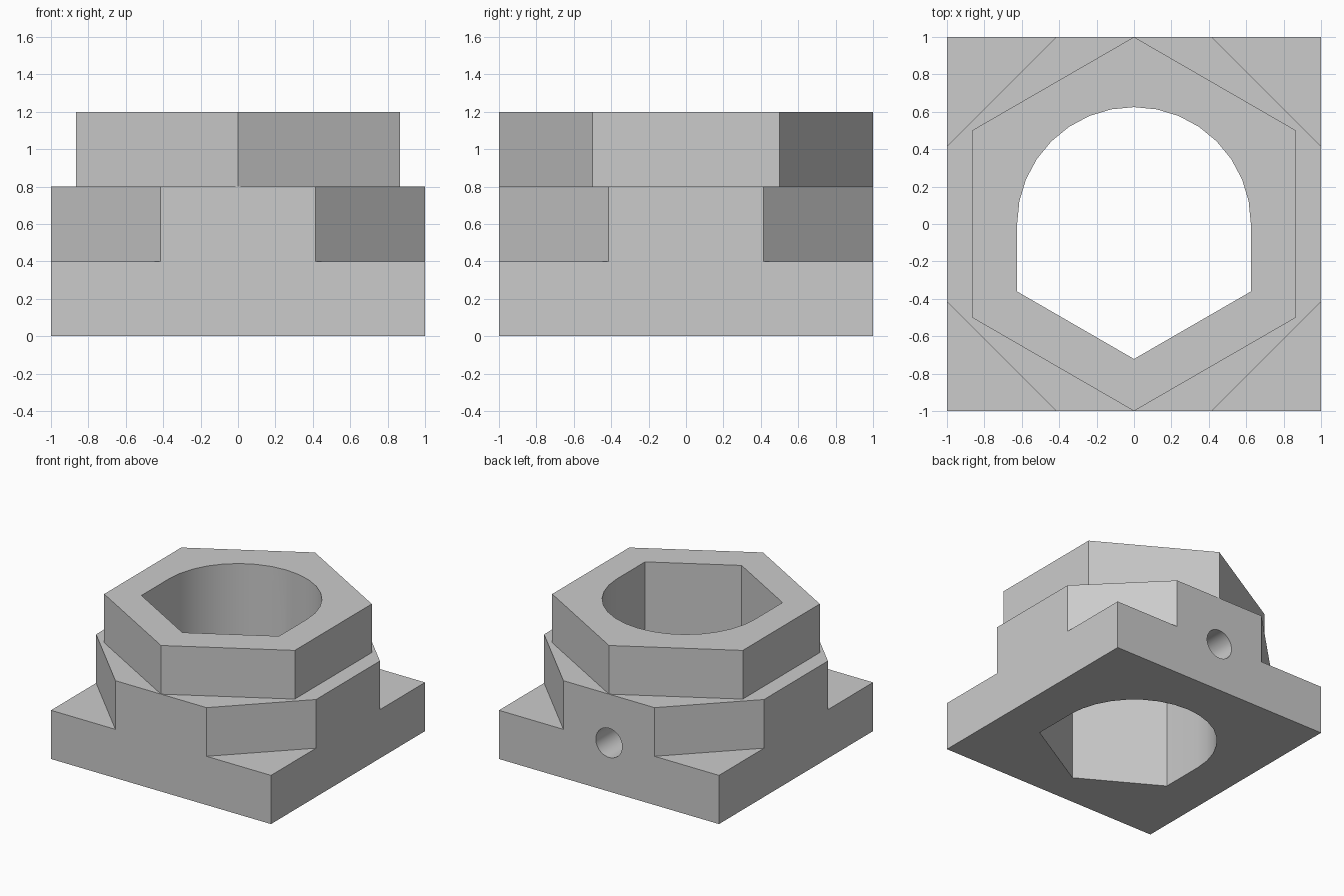
import bpy, bmesh, math
from mathutils import Matrix

if "Cube" in bpy.data.objects:
    bpy.data.objects.remove(bpy.data.objects["Cube"], do_unlink=True)

grey = bpy.data.materials.new("light_grey")
grey.use_nodes = True
colour = (0.6, 0.6, 0.6, 1)
grey.diffuse_color = colour
grey.node_tree.nodes["Principled BSDF"].inputs["Base Color"].default_value = colour


def ring(sides, radius, start=0.0):
    """Corners of a regular polygon, starting at an angle in degrees."""
    angles = [math.radians(start + 360 * i / sides) for i in range(sides)]
    return [(radius * math.cos(a), radius * math.sin(a)) for a in angles]


def prism(name, outline, bottom, top, matrix=Matrix()):
    """Extrude a flat outline from bottom to top."""
    bm = bmesh.new()
    face = bm.faces.new([bm.verts.new((x, y, bottom)) for x, y in outline])
    new = bmesh.ops.extrude_face_region(bm, geom=[face])["geom"]
    bmesh.ops.translate(bm, vec=(0, 0, top - bottom),
                        verts=[v for v in new if isinstance(v, bmesh.types.BMVert)])
    bmesh.ops.recalc_face_normals(bm, faces=bm.faces)
    bm.transform(matrix)
    mesh = bpy.data.meshes.new(name)
    bm.to_mesh(mesh)
    bm.free()
    mesh.materials.append(grey)
    obj = bpy.data.objects.new(name, mesh)
    bpy.context.collection.objects.link(obj)
    return obj


def combine(target, tool, operation):
    """Apply a boolean and drop the tool."""
    mod = target.modifiers.new(operation, "BOOLEAN")
    mod.object, mod.operation, mod.solver = tool, operation, "EXACT"
    bpy.context.view_layer.objects.active = target
    bpy.ops.object.modifier_apply(modifier=mod.name)
    bpy.data.objects.remove(tool, do_unlink=True)


# Stacked body: square, octagon and hexagon tiers
body = prism("stepped_collar", ring(4, math.sqrt(2), 45), 0, 0.4)
octagon = prism("octagon_tier", ring(8, 1 / math.cos(math.pi / 8), 22.5), 0.4, 0.8)
hexagon = prism("hexagon_tier", ring(6, 1, 30), 0.8, 1.2)
combine(body, octagon, "UNION")
combine(body, hexagon, "UNION")

# Central bore: round at the back, half a hexagon at the front
bore_radius = 0.625
arc = ring(32, bore_radius)[:17]
point = ring(6, bore_radius / math.cos(math.pi / 6), 210)[:3]
combine(body, prism("bore", arc + point, -0.2, 1.4), "DIFFERENCE")

# Round screw hole through the back wall into the bore
sideways = Matrix.Translation((0, 0, 0.4)) @ Matrix.Rotation(-math.pi / 2, 4, "X")
combine(body, prism("screw_hole", ring(32, 0.12, 5.625), 0.3, 1.2, sideways), "DIFFERENCE")

# Smooth only the round walls
bpy.ops.object.select_all(action="DESELECT")
body.select_set(True)
bpy.context.view_layer.objects.active = body
bpy.ops.object.shade_smooth_by_angle(angle=math.radians(30))
